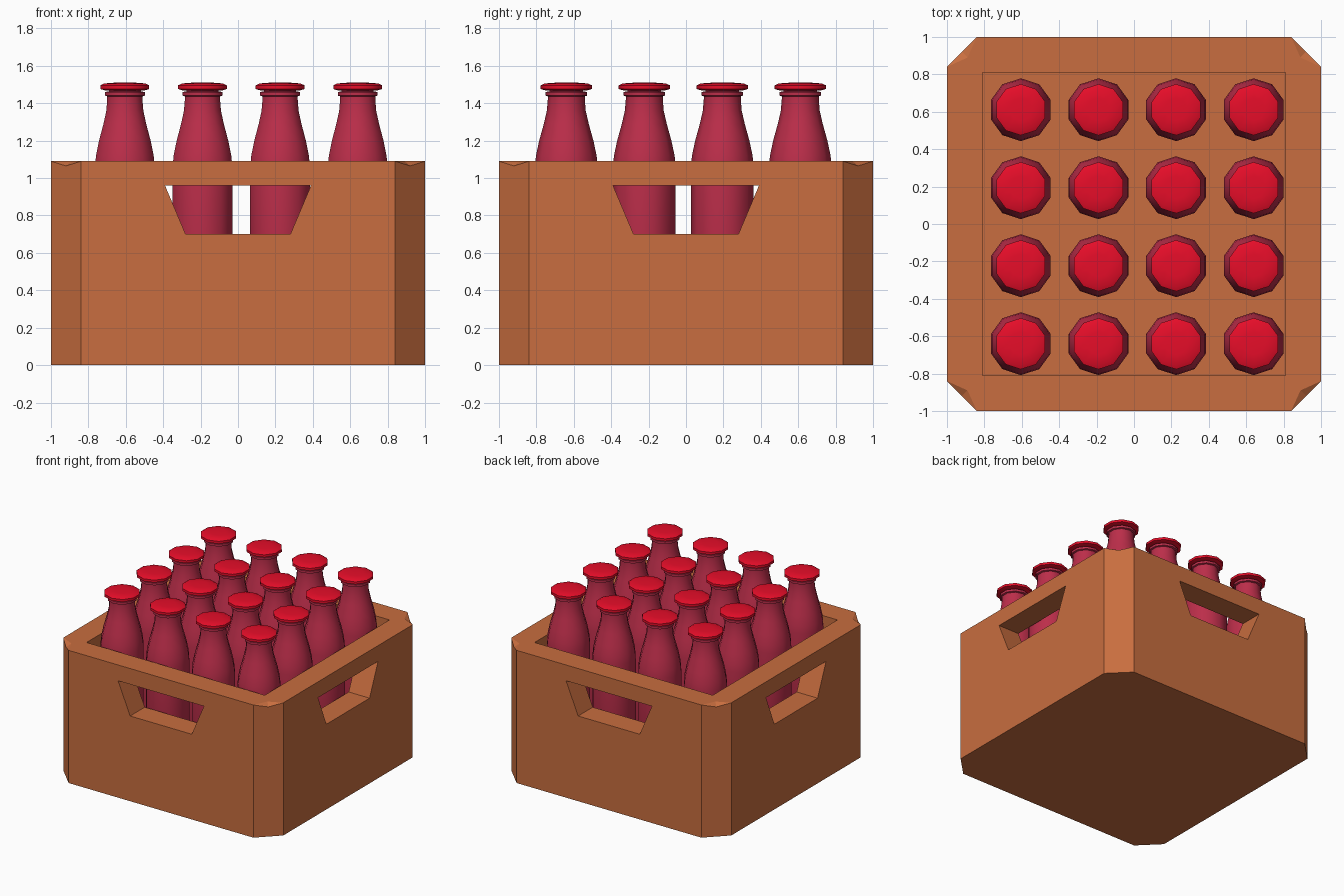
import bpy, bmesh, math
from mathutils import Matrix, Vector

if "Cube" in bpy.data.objects:
    bpy.data.objects.remove(bpy.data.objects["Cube"])


def material(name, rgb):
    m = bpy.data.materials.new(name)
    m.diffuse_color = (*rgb, 1)
    m.use_nodes = True
    m.node_tree.nodes["Principled BSDF"].inputs["Base Color"].default_value = m.diffuse_color
    return m


def make_object(name, bm, mat=None):
    bmesh.ops.recalc_face_normals(bm, faces=bm.faces)
    me = bpy.data.meshes.new(name)
    bm.to_mesh(me)
    bm.free()
    if mat:
        me.materials.append(mat)
    ob = bpy.data.objects.new(name, me)
    bpy.context.collection.objects.link(ob)
    return ob


def lathe(name, profile, mat, sides=10):
    """Spin an (r, z) profile, with one corner of the polygon on +y."""
    bm = bmesh.new()
    rings = []
    for r, z in profile:
        rings.append([bm.verts.new((r * math.sin(math.tau * i / sides),
                                    r * math.cos(math.tau * i / sides), z))
                      for i in range(sides)])
    for a, b in zip(rings, rings[1:]):
        for i in range(sides):
            j = (i + 1) % sides
            bm.faces.new((a[i], a[j], b[j], b[i]))
    bm.faces.new(rings[0])
    bm.faces.new(rings[-1])
    ob = make_object(name, bm, mat)
    bpy.ops.object.select_all(action='DESELECT')
    ob.select_set(True)
    bpy.context.view_layer.objects.active = ob
    bpy.ops.object.shade_smooth_by_angle(angle=math.radians(50))
    return ob


def cut(target, cutter):
    bpy.context.view_layer.objects.active = target
    mod = target.modifiers.new("cut", 'BOOLEAN')
    mod.operation = 'DIFFERENCE'
    mod.solver = 'EXACT'
    mod.object = cutter
    bpy.ops.object.modifier_apply(modifier=mod.name)
    bpy.data.objects.remove(cutter)


def prism(name, loop, shift):
    bm = bmesh.new()
    face = bm.faces.new([bm.verts.new(p) for p in loop])
    ext = bmesh.ops.extrude_face_region(bm, geom=[face])
    vs = [g for g in ext["geom"] if isinstance(g, bmesh.types.BMVert)]
    bmesh.ops.translate(bm, verts=vs, vec=shift)
    return make_object(name, bm)


wood = material("crate_orange", (0.58, 0.155, 0.05))
glass = material("bottle_red", (0.50, 0.027, 0.068))
lid = material("cap_red", (0.80, 0.004, 0.022))

# Crate body: chamfered square block with dipped corner tops
H, C = 1.09, 0.84
bm = bmesh.new()
bottom, top, chamfers = [], [], []
for k in range(4):
    rot = Matrix.Rotation(k * math.pi / 2, 3, 'Z')
    v = [bm.verts.new(rot @ Vector(p)) for p in (
        (1, C, 0), (C, 1, 0), (1, C, H), (0.92, 0.92, H - 0.025),
        (C, 1, H), (0.89, 0.89, H))]
    bottom += v[:2]
    top += [v[2], v[5], v[4]]
    chamfers.append(v)
    bm.faces.new((v[0], v[1], v[4], v[3], v[2]))
    bm.faces.new((v[2], v[3], v[5]))
    bm.faces.new((v[3], v[4], v[5]))
for k in range(4):
    a, b = chamfers[k], chamfers[(k + 1) % 4]
    bm.faces.new((a[1], b[0], b[2], a[4]))
bm.faces.new(bottom)
bm.faces.new(top)
crate = make_object("crate", bm, wood)

# Open inside of the crate
S, FLOOR = 0.81, 0.1
cut(crate, prism("inside_cutter", [(-S, -S, FLOOR), (S, -S, FLOOR), (S, S, FLOOR), (-S, S, FLOOR)],
                 (0, 0, 2)))

# Handle holes through all four walls
handle = [(-0.28, 0.70), (0.28, 0.70), (0.39, 0.96), (-0.39, 0.96)]
cut(crate, prism("handle_cutter", [(u, -1.5, z) for u, z in handle], (0, 3, 0)))
cut(crate, prism("handle_cutter", [(-1.5, u, z) for u, z in handle], (3, 0, 0)))

# Bottle and cap
bottle = lathe("bottle", [(0.155, FLOOR), (0.168, FLOOR + 0.03), (0.168, 1.06), (0.162, 1.12),
                          (0.145, 1.20), (0.120, 1.29), (0.104, 1.36), (0.099, 1.42),
                          (0.099, 1.437), (0.112, 1.441), (0.112, 1.460), (0.09, 1.464),
                          (0.09, 1.48)], glass)
cap = lathe("cap", [(0.112, 1.469), (0.137, 1.476), (0.137, 1.496), (0.115, 1.506),
                    (0.06, 1.510)], lid)

# Four by four grid of bottles
for i in range(4):
    for j in range(4):
        for part in (bottle, cap):
            ob = part if i == j == 0 else part.copy()
            ob.location = (-0.605 + 0.415 * i, -0.64 + 0.417 * j, 0)
            if ob is not part:
                ob.name = f"{part.name}_{i}_{j}"
                bpy.context.collection.objects.link(ob)
